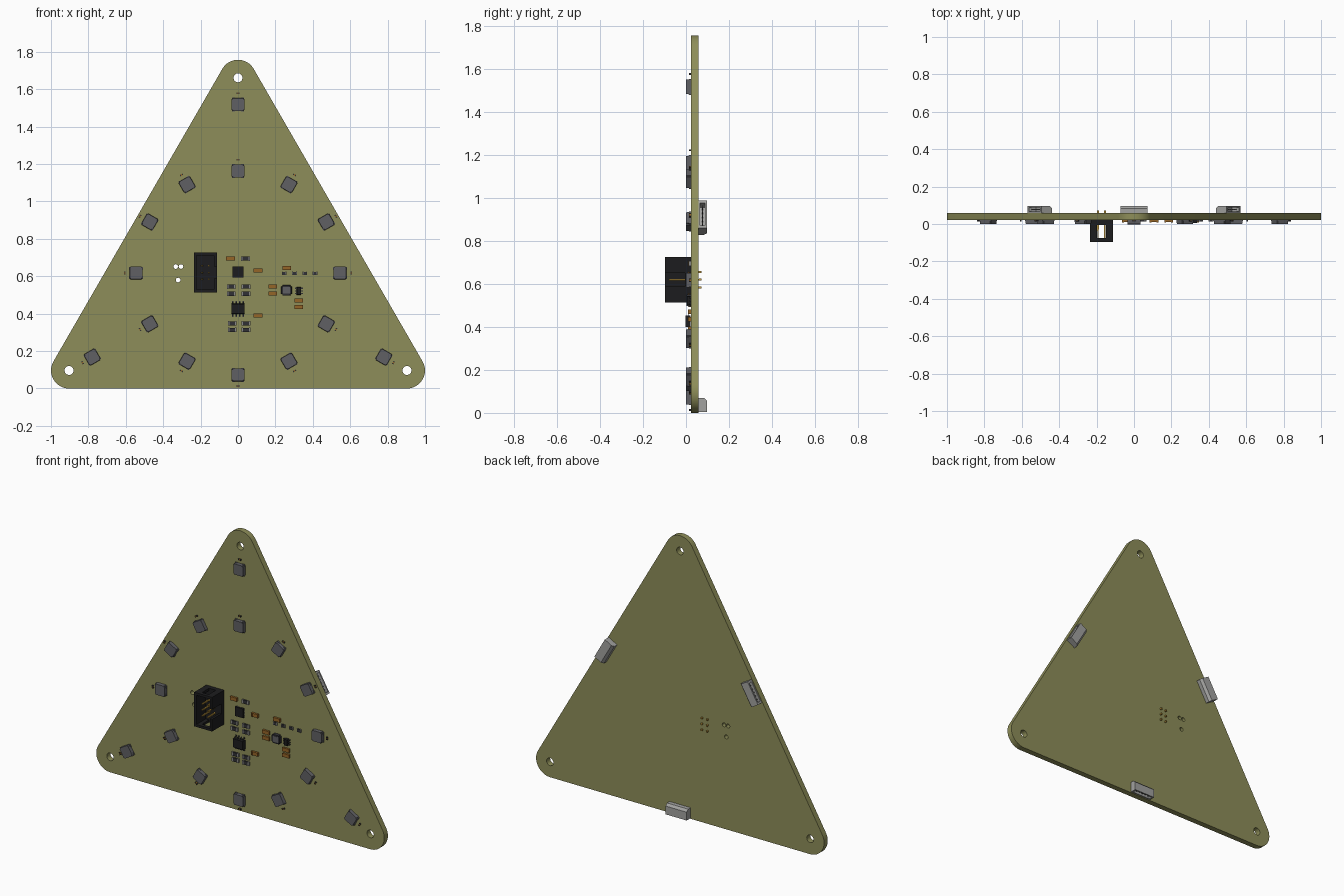
import bpy, bmesh, math
from mathutils import Vector

if "Cube" in bpy.data.objects:
    bpy.data.objects.remove(bpy.data.objects["Cube"])

F, B = 0.0225, 0.0585          # front and back face of the board (y)
CZ = 0.618                     # triangle centre height


def mat(name, r, g, b):
    m = bpy.data.materials.new(name)
    m.diffuse_color = (r, g, b, 1)
    m.use_nodes = True
    m.node_tree.nodes["Principled BSDF"].inputs["Base Color"].default_value = m.diffuse_color
    return m


OLIVE = mat("olive_board", 0.27, 0.27, 0.10)
GREY = mat("led_grey", 0.115, 0.115, 0.125)
BLACK = mat("black_plastic", 0.012, 0.012, 0.013)
DARK = mat("dark_ceramic", 0.03, 0.03, 0.035)
METAL = mat("solder_metal", 0.25, 0.25, 0.24)
BROWN = mat("brown_ceramic", 0.30, 0.13, 0.02)
GOLD = mat("gold_pin", 0.55, 0.33, 0.05)
SHELL = mat("socket_grey", 0.36, 0.36, 0.35)


def place(name, mesh, x, z, deg=0):
    ob = bpy.data.objects.new(name, mesh)
    bpy.context.collection.objects.link(ob)
    ob.location = (x, 0, z)
    ob.rotation_euler = (0, math.radians(deg), 0)
    return ob


def boxes(name, pieces):
    """Mesh of boxes: (material, cx, cz, width, height, y0, y1, front_scale)."""
    bm = bmesh.new()
    me = bpy.data.meshes.new(name)
    mats = []
    for m, cx, cz, w, h, y0, y1, s in pieces:
        if m not in mats:
            mats.append(m)
            me.materials.append(m)
        loops = []
        for y, k in ((y0, s), (y1, 1)):
            loops.append([bm.verts.new((cx + i * w / 2 * k, y, cz + j * h / 2 * k))
                          for i, j in ((-1, -1), (1, -1), (1, 1), (-1, 1))])
        a, b = loops
        fs = [bm.faces.new(a), bm.faces.new(b[::-1])]
        fs += [bm.faces.new((a[i], b[i], b[(i + 1) % 4], a[(i + 1) % 4])) for i in range(4)]
        for f in fs:
            f.material_index = mats.index(m)
    bmesh.ops.recalc_face_normals(bm, faces=bm.faces)
    bm.to_mesh(me)
    bm.free()
    return me


def cut(ob, pieces):
    """Subtract boxes from an object."""
    for p in pieces:
        c = place("cutter", boxes("cutter", [p]), ob.location.x, ob.location.z)
        c.hide_render = True
        md = ob.modifiers.new("cut", 'BOOLEAN')
        md.object, md.operation, md.solver = c, 'DIFFERENCE', 'EXACT'
        bpy.context.view_layer.objects.active = ob
        bpy.ops.object.modifier_apply(modifier=md.name)
        bpy.data.objects.remove(c)


def arc(cx, cz, r, a0, a1, n):
    return [(cx + r * math.cos(math.radians(a0 + (a1 - a0) * i / n)),
             cz + r * math.sin(math.radians(a0 + (a1 - a0) * i / n))) for i in range(n + 1)]


# Board: rounded triangle with mounting and locating holes
R, RAD = 1.043, 0.0965
outline, loops = [], []
for a in (90, 210, 330):
    cx, cz = R * math.cos(math.radians(a)), CZ + R * math.sin(math.radians(a))
    outline += arc(cx, cz, RAD, a - 60, a + 60, 16)
    loops.append(arc(cx, cz, 0.024, 0, 360, 24)[:-1])
for x, z in ((-0.333, 0.652), (-0.305, 0.652), (-0.32, 0.58)):
    loops.append(arc(x, z, 0.0125, 0, 360, 16)[:-1])
cu = bpy.data.curves.new("board", 'CURVE')
cu.dimensions, cu.fill_mode, cu.extrude = '2D', 'BOTH', (B - F) / 2
for pts in [outline] + loops:
    sp = cu.splines.new('POLY')
    sp.points.add(len(pts) - 1)
    sp.use_cyclic_u = True
    for p, (x, z) in zip(sp.points, pts):
        p.co = (x, z, 0, 1)
cu.materials.append(OLIVE)
board = bpy.data.objects.new("board", cu)
bpy.context.collection.objects.link(board)
board.location.y = (F + B) / 2
board.rotation_euler.x = math.pi / 2
bpy.context.view_layer.objects.active = board
board.select_set(True)
bpy.ops.object.convert(target='MESH')
bpy.ops.object.shade_smooth_by_angle(angle=math.radians(30))

# LEDs: ring of twelve plus one near each corner, each with a tiny capacitor
led = boxes("led", [(GREY, 0, 0, 0.058, 0.070, 0.001, F, 0.96),
                    (GREY, 0, 0, 0.070, 0.060, 0.001, F, 0.96)] +
            [(GREY, i * 0.024, j * 0.031, 0.016, 0.012, 0.015, F, 1) for i in (-1, 1) for j in (-1, 1)])
chip = boxes("led_capacitor", [(BROWN, 0, 0, 0.008, 0.008, 0.015, F, 1)] +
             [(DARK, s * 0.006, 0, 0.005, 0.009, 0.0145, F, 1) for s in (-1, 1)])
spots = [(0.545, a) for a in range(0, 360, 30)] + [(0.9, a) for a in (90, 210, 330)]
for r, a in spots:
    c, s = math.cos(math.radians(a)), math.sin(math.radians(a))
    place("led", led, r * c, CZ + r * s, 90 - a)
    place("led_capacitor", chip, (r + 0.06) * c, CZ + (r + 0.06) * s, 90 - a)


# Two-terminal chip parts
def two_terminal(name, body, w, h, t, end):
    return boxes(name, [(body, 0, 0, w - 2 * end, h * 0.96, F - t + 0.001, F, 1)] +
                 [(METAL if body is DARK else BROWN, s * (w - end) / 2, 0, end, h, F - t, F, 1) for s in (-1, 1)])


cap = two_terminal("capacitor", BROWN, 0.046, 0.023, 0.014, 0.009)
res = two_terminal("resistor", DARK, 0.046, 0.024, 0.010, 0.008)
small = two_terminal("small_resistor", DARK, 0.026, 0.019, 0.009, 0.005)
for x, z in ((-0.04, 0.695), (0.107, 0.631), (0.26, 0.644), (0.185, 0.545),
             (0.185, 0.508), (0.324, 0.471), (0.324, 0.436), (0.107, 0.39)):
    place("capacitor", cap, x, z)
for x, z in ((0.04, 0.695), (-0.037, 0.545), (-0.037, 0.506), (0.043, 0.545), (0.043, 0.506),
             (-0.03, 0.348), (-0.03, 0.313), (0.043, 0.348), (0.043, 0.313)):
    place("resistor", res, x, z)
for i in range(4):
    place("small_resistor", small, 0.247 + i * 0.055, 0.615)

# Integrated circuits and inductor
qfn = [(BLACK, 0, 0, 0.058, 0.058, F - 0.013, F - 0.001, 1)]
for k in range(-2, 3):
    for s in (-1, 1):
        qfn += [(METAL, k * 0.0095, s * 0.0275, 0.004, 0.005, F - 0.003, F, 1),
                (METAL, s * 0.0275, k * 0.0095, 0.005, 0.004, F - 0.003, F, 1)]
place("controller_chip", boxes("controller_chip", qfn), 0, 0.622)
soic = [(BLACK, 0, 0, 0.072, 0.056, F - 0.024, F - 0.002, 0.94)]
for k in range(4):
    for s in (-1, 1):
        x = (k - 1.5) * 0.0186
        soic += [(DARK, x, s * 0.031, 0.007, 0.010, F - 0.013, F - 0.010, 1),
                 (DARK, x, s * 0.035, 0.007, 0.003, F - 0.013, F, 1),
                 (DARK, x, s * 0.039, 0.007, 0.008, F - 0.003, F, 1)]
place("eight_pin_chip", boxes("eight_pin_chip", soic), 0, 0.426)
sot = [(BLACK, 0, 0, 0.024, 0.042, F - 0.018, F - 0.001, 0.92)]
sot += [(DARK, s * 0.016, k * 0.014, 0.012, 0.006, F - 0.008, F, 1) for s in (-1, 1) for k in (-1, 0, 1)]
place("regulator_chip", boxes("regulator_chip", sot), 0.326, 0.522)
place("inductor", boxes("inductor", [(DARK, 0, 0, 0.058, 0.040, F - 0.019, F, 0.95),
                                     (DARK, 0, 0, 0.042, 0.056, F - 0.0195, F, 0.95),
                                     (GREY, 0, 0, 0.036, 0.036, F - 0.021, F - 0.018, 1)]), 0.259, 0.525)

# Boxed pin header with end windows and a key notch on the right wall
HX, HZ, Y0 = -0.174, 0.62, -0.0975
shroud = place("header_shroud", boxes("header_shroud", [(BLACK, 0, 0, 0.124, 0.214, Y0, F, 1)]), HX, HZ)
cut(shroud, [(BLACK, 0, 0, 0.094, 0.184, Y0 - 0.01, -0.005, 1),
             (BLACK, 0, 0, 0.046, 0.3, -0.075, -0.0052, 1),
             (BLACK, 0.055, 0, 0.06, 0.062, Y0 - 0.01, -0.0054, 1)])
pins = [(GOLD, i * 0.0185, k * 0.037, 0.0093, 0.0093, -0.08, 0.072, 0.8)
        for i in (-1, 1) for k in (-1, 0, 1)]
place("header_pins", boxes("header_pins", pins), HX, HZ)

# Edge sockets on the back, one at the middle of each side
D = 0.037 - CZ
body = boxes("edge_socket", [(SHELL, 0, D, 0.146, 0.066, B, 0.0975, 1)])
for v in body.vertices:
    if v.co.z > D and v.co.y < 0.07:
        v.co.z = D + 0.033
sock = place("edge_socket", body, 0, CZ)
bm = bmesh.new()
bm.from_mesh(body)
edge = [e for e in bm.edges if all(v.co.y > 0.09 and v.co.z > D for v in e.verts)]
bmesh.ops.bevel(bm, geom=edge, offset=0.014, segments=1, affect='EDGES')
bm.to_mesh(body)
bm.free()
cut(sock, [(SHELL, 0, D - 0.02, 0.122, 0.06, 0.066, 0.089, 1)])
contacts = boxes("socket_contacts", [(METAL, (k - 2) * 0.022, D - 0.006, 0.006, 0.04, 0.074, 0.080, 1)
                                     for k in range(5)])
place("socket_contacts", contacts, 0, CZ)
for deg in (120, 240):
    place("edge_socket", sock.data, 0, CZ, deg)
    place("socket_contacts", contacts, 0, CZ, deg)
